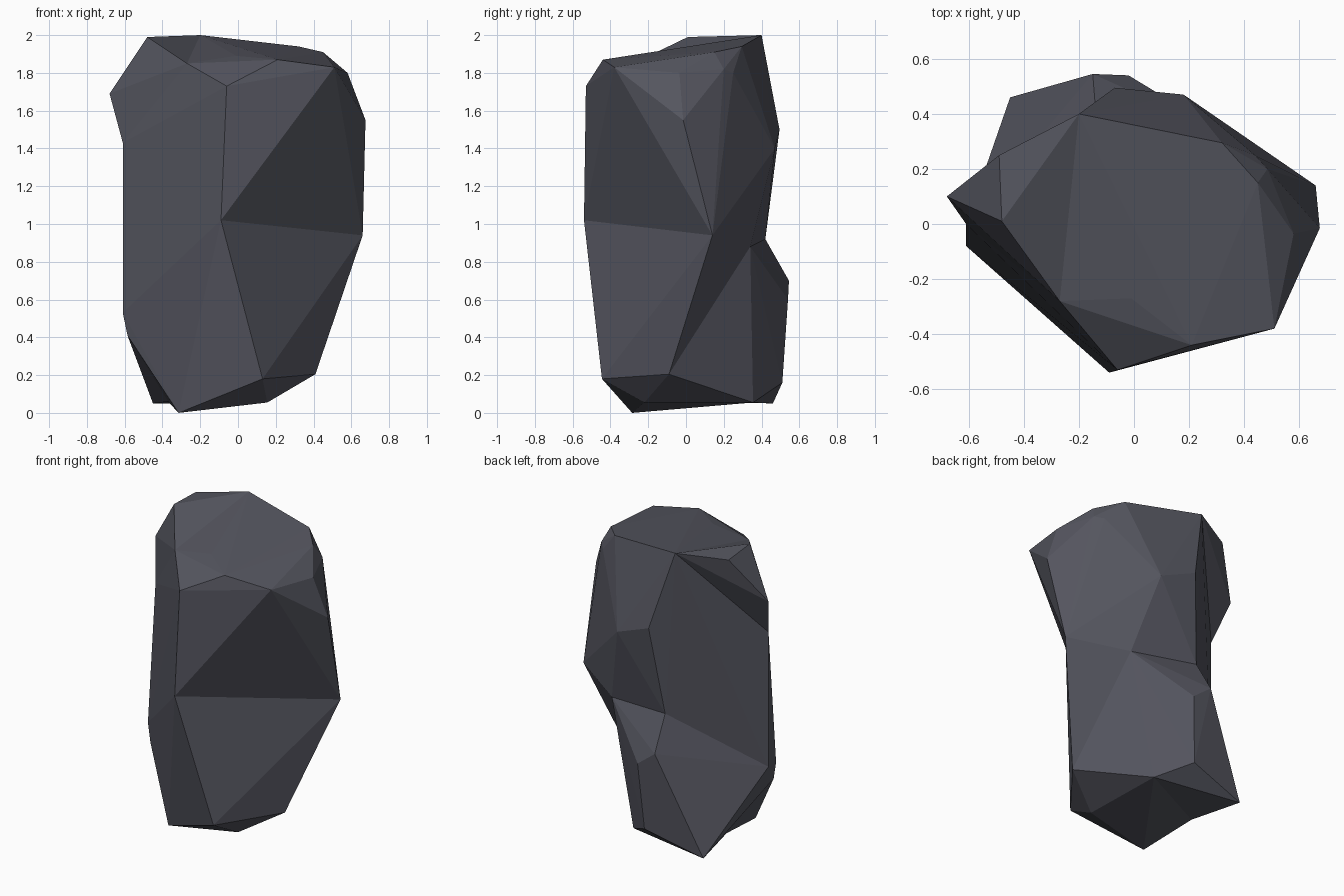
import bpy, bmesh
from mathutils import Vector

if "Cube" in bpy.data.objects:
    bpy.data.objects.remove(bpy.data.objects["Cube"])

# Corner points shared between neighbouring lumps of the rock
front, right, back_right = (-.09, -.54, 1.02), (.66, .14, .94), (.31, .34, .88)
back_waist, left_a, left_b = (-.14, .42, .92), (-.61, -.08, .53), (-.61, 0, .53)
shoulder, peak, top_left = (-.61, 0, 1.43), (-.20, .40, 2.0), (-.27, -.28, 1.85)
base_notch, base_back, base_left = (-.37, .10, .06), (.14, .355, .055), (-.585, -.09, .41)
base_front, base_right = (.13, -.445, .18), (.41, -.09, .205)
waist = [front, back_right, back_waist, left_a, left_b]

# Each lump is the convex hull of its corners; together they give the waisted outline
lumps = [
    # upper body
    waist + [right, shoulder, peak, top_left,
             (-.06, -.53, 1.73), (.21, -.44, 1.87), (-.01, -.27, 1.89), (.51, -.38, 1.83),
             (.675, -.015, 1.55), (.58, -.035, 1.80), (.45, .15, 1.91), (.32, .295, 1.94),
             (.44, .25, 1.80), (.485, .20, 1.82), (-.07, .495, 1.50), (.18, .47, 1.40)],
    # overhanging upper left corner
    [shoulder, peak, top_left, (-.48, .01, 1.99), (-.49, .25, 1.975), (-.68, .10, 1.69)],
    # lower body
    waist + [base_notch, base_back, base_left, base_front, base_right,
             (-.315, -.285, 0), (.155, -.22, .055)],
    # lower right wedge
    [front, right, back_right, base_front, base_right],
    # lower back spur
    [back_waist, left_b, back_right, base_notch, base_back, base_left, (-.15, .545, .70),
     (-.02, .54, .60), (-.05, .51, .16), (-.45, .46, .05)],
]


def hull_triangles(points):
    """Outward facing triangles of the convex hull: (corners, normal)."""
    bm = bmesh.new()
    for p in points:
        bm.verts.new(p)
    bmesh.ops.convex_hull(bm, input=bm.verts[:])
    middle = sum((Vector(p) for p in points), Vector()) / len(points)
    tris = []
    for f in bm.faces:
        c = [v.co.copy() for v in f.verts]
        n = (c[1] - c[0]).cross(c[2] - c[0]).normalized()
        if n.dot(c[0] - middle) < 0:
            c.reverse()
            n = -n
        tris.append((c, n))
    bm.free()
    return tris


hulls = [hull_triangles(p) for p in lumps]


def buried(corners, normal, own):
    """True when the whole triangle lies inside the other lumps."""
    centre = sum(corners, Vector()) / 3
    samples = [centre] + [c.lerp(centre, .2) for c in corners]
    samples += [((corners[i] + corners[i - 1]) / 2).lerp(centre, .2) for i in range(3)]
    return all(any(all((s + normal * .002 - c[0]).dot(n) < 0 for c, n in hull)
                   for k, hull in enumerate(hulls) if k != own) for s in samples)


# Assemble the visible skin
bm = bmesh.new()
for k, hull in enumerate(hulls):
    for corners, normal in hull:
        if not buried(corners, normal, k):
            bm.faces.new([bm.verts.new(c) for c in corners])
bmesh.ops.remove_doubles(bm, verts=bm.verts[:], dist=.0005)
mesh = bpy.data.meshes.new("rock")
bm.to_mesh(mesh)
bm.free()

slate = bpy.data.materials.new("dark slate")
slate.diffuse_color = (.09, .092, .115, 1)
slate.use_nodes = True
slate.node_tree.nodes["Principled BSDF"].inputs["Base Color"].default_value = slate.diffuse_color
mesh.materials.append(slate)
rock = bpy.data.objects.new("rock", mesh)
bpy.context.collection.objects.link(rock)
